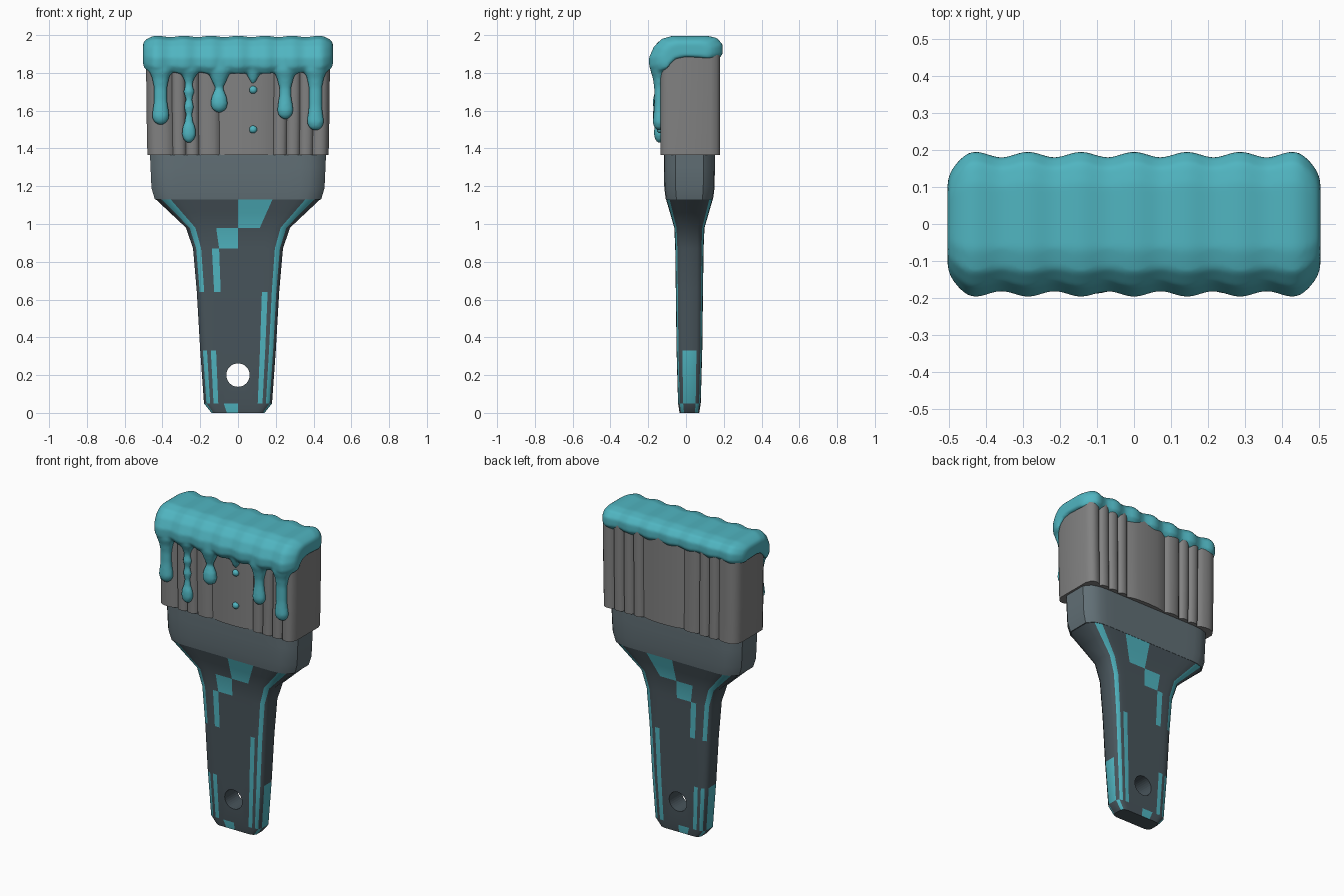
import bpy, bmesh, math

if "Cube" in bpy.data.objects:
    bpy.data.objects.remove(bpy.data.objects["Cube"])


def material(name, rgb):
    m = bpy.data.materials.new(name)
    m.diffuse_color = (*rgb, 1)
    m.use_nodes = True
    m.node_tree.nodes["Principled BSDF"].inputs["Base Color"].default_value = m.diffuse_color
    return m


TEAL = material("teal_paint", (0.08, 0.46, 0.53))
DARK = material("dark_handle", (0.065, 0.09, 0.105))
STEEL = material("steel", (0.12, 0.16, 0.18))
HAIR = material("bristle_grey", (0.22, 0.22, 0.22))


def add_loft(bm, rings):
    """Skin a list of equal-length closed rings; returns side faces as rows."""
    vs = [[bm.verts.new(p) for p in r] for r in rings]
    n = len(vs[0])
    rows = [[bm.faces.new((a[i], a[(i + 1) % n], b[(i + 1) % n], b[i])) for i in range(n)]
            for a, b in zip(vs, vs[1:])]
    bm.faces.new(vs[0][::-1])
    bm.faces.new(vs[-1])
    return rows


def finish(name, bm, mats, angle=35):
    bmesh.ops.recalc_face_normals(bm, faces=bm.faces)
    me = bpy.data.meshes.new(name)
    bm.to_mesh(me)
    bm.free()
    ob = bpy.data.objects.new(name, me)
    bpy.context.collection.objects.link(ob)
    for m in mats:
        me.materials.append(m)
    bpy.ops.object.select_all(action='DESELECT')
    ob.select_set(True)
    bpy.context.view_layer.objects.active = ob
    bpy.ops.object.shade_smooth_by_angle(angle=math.radians(angle))
    return ob


CY = 0.018
QUARTER = [(0, 1), (.42, 1), (.58, 1), (.72, 1), (.82, .97), (.93, .85), (1, .55)]


def section(z, hw, hd):
    """Rounded-rectangle ring, built from a mirrored quarter."""
    half = [(-u, v) for u, v in QUARTER[:0:-1]] + QUARTER
    loop = half + [(u, -v) for u, v in half[::-1]]
    return [(u * hw, CY + v * hd, z) for u, v in loop]


# Handle: flared loft with painted cells
bm = bmesh.new()
rows = add_loft(bm, [section(*s) for s in [
    (0, .14, .052), (.05, .18, .06), (.33, .20, .068), (.64, .218, .072), (.87, .238, .075),
    (.98, .275, .08), (1.06, .36, .103), (1.135, .44, .125)]])
painted = {0: [-1, 6, -6], 1: [-3, -5, 3, 5, 7, -7], 2: [3, 5], 3: [-2, -5, 5],
           4: [-1, -5, 5], 5: [1, 5, -5], 6: [1, 5, -5]}
for r, cols in painted.items():
    for c in cols:
        if abs(c) == 7:
            ids = [12] if c > 0 else [25]
        else:
            i = 5 + c if c > 0 else 6 + c
            ids = [i, 24 - i]
        for i in ids:
            rows[r][i].material_index = 1
handle = finish("handle", bm, [DARK, TEAL], 50)

# Hanging hole through the handle
bpy.ops.mesh.primitive_cylinder_add(vertices=32, radius=.062, depth=.5, location=(0, CY, .2),
                                    rotation=(math.pi / 2, 0, 0))
cutter = bpy.context.object
cutter.name = "hole_cutter"
cutter.hide_render = True
cutter.display_type = 'WIRE'
cut = handle.modifiers.new("hole", 'BOOLEAN')
cut.object = cutter
cut.solver = 'EXACT'

# Ferrule
bm = bmesh.new()
add_loft(bm, [section(*s) for s in [(1.13, .44, .125), (1.19, .458, .133), (1.30, .463, .135),
                                    (1.37, .466, .135)]])
finish("ferrule", bm, [STEEL])

# Bristles: extruded outline of rounded clumps
edges = [-.487, -.35, -.28, -.21, -.10, .19, .26, .33, .40, .487]
side = []
for k, (a, b) in enumerate(zip(edges, edges[1:])):
    for j in range(8):
        t = j / 8
        low = .11 if (k == 0 and t < .5) or (k == len(edges) - 2 and t > .5) else .137
        side.append((a + (b - a) * t, low + (.158 - low) * math.sin(math.pi * t) ** .5))
side.append((edges[-1], .11))
loop = [(x, .022 + d) for x, d in side] + [(x, .022 - d) for x, d in side[::-1]]
bm = bmesh.new()
add_loft(bm, [[(x * s, y, z) for x, y in loop] for z, s in [(1.365, .985), (1.6, .995), (1.92, 1)]])
finish("bristles", bm, [HAIR], 40)

# Paint cap: overhanging cross-section swept along x with ripples
PROFILE = [(.17, 1.87), (.195, 1.90), (.195, 1.95), (.165, 1.985), (.11, 1.997), (-.07, 1.997),
           (-.13, 1.98), (-.17, 1.94), (-.197, 1.88), (-.195, 1.83), (-.17, 1.795),
           (-.135, 1.795), (-.11, 1.83), (-.07, 1.868), (0, 1.88), (.1, 1.875)]
bm = bmesh.new()
rings = []
N = 90
for i in range(N + 1):
    x = -.503 * math.cos(math.pi * i / N)
    s = 1.0 + .04 * (math.cos(2 * math.pi * x / .143) - 1)
    e = max(0, (abs(x) - .43) / .073)
    s *= 1 - .42 * (1 - math.sqrt(max(0, 1 - e * e)))
    rings.append([(x, y * s, 1.9 + (z - 1.9) * s) for y, z in PROFILE])
add_loft(bm, rings)


# Paint drips: turned profiles running down the front
def drip(x, y, prof):
    n = 16
    add_loft(bm, [[(x + r * math.cos(2 * math.pi * k / n), y + .75 * r * math.sin(2 * math.pi * k / n), z)
                   for k in range(n)] for z, r in prof])


def teardrop(x, end, r, neck):
    drip(x, -.142, [(1.87, .06), (1.81, .062), (1.77, .045), (1.72, neck), (end + .13, neck),
                    (end + .08, r * .9), (end + .045, r), (end + .018, r * .8), (end, r * .3)])


for args in [(-.41, 1.525, .047, .036), (-.10, 1.59, .047, .022), (.25, 1.555, .044, .032),
             (.41, 1.495, .046, .036)]:
    teardrop(*args)
# Beaded drip
drip(-.26, -.142, [(1.87, .06), (1.81, .055), (1.77, .03), (1.74, .02), (1.70, .03), (1.66, .018),
                   (1.62, .028), (1.58, .018), (1.54, .024), (1.51, .036), (1.47, .038),
                   (1.445, .028), (1.43, .012)])
# Stray drops
drip(.08, -.138, [(1.83, .05), (1.78, .03), (1.75, .014)])
for z in (1.71, 1.50):
    drip(.08, -.138, [(z + .023 * math.cos(a * math.pi / 6), .023 * math.sin(a * math.pi / 6) + .002)
                      for a in range(7)])
paint = finish("wet_paint", bm, [TEAL], 180)
rm = paint.modifiers.new("fuse", 'REMESH')
rm.mode = 'VOXEL'
rm.voxel_size = .009
rm.use_smooth_shade = True
sm = paint.modifiers.new("soften", 'SMOOTH')
sm.factor = .5
sm.iterations = 5
